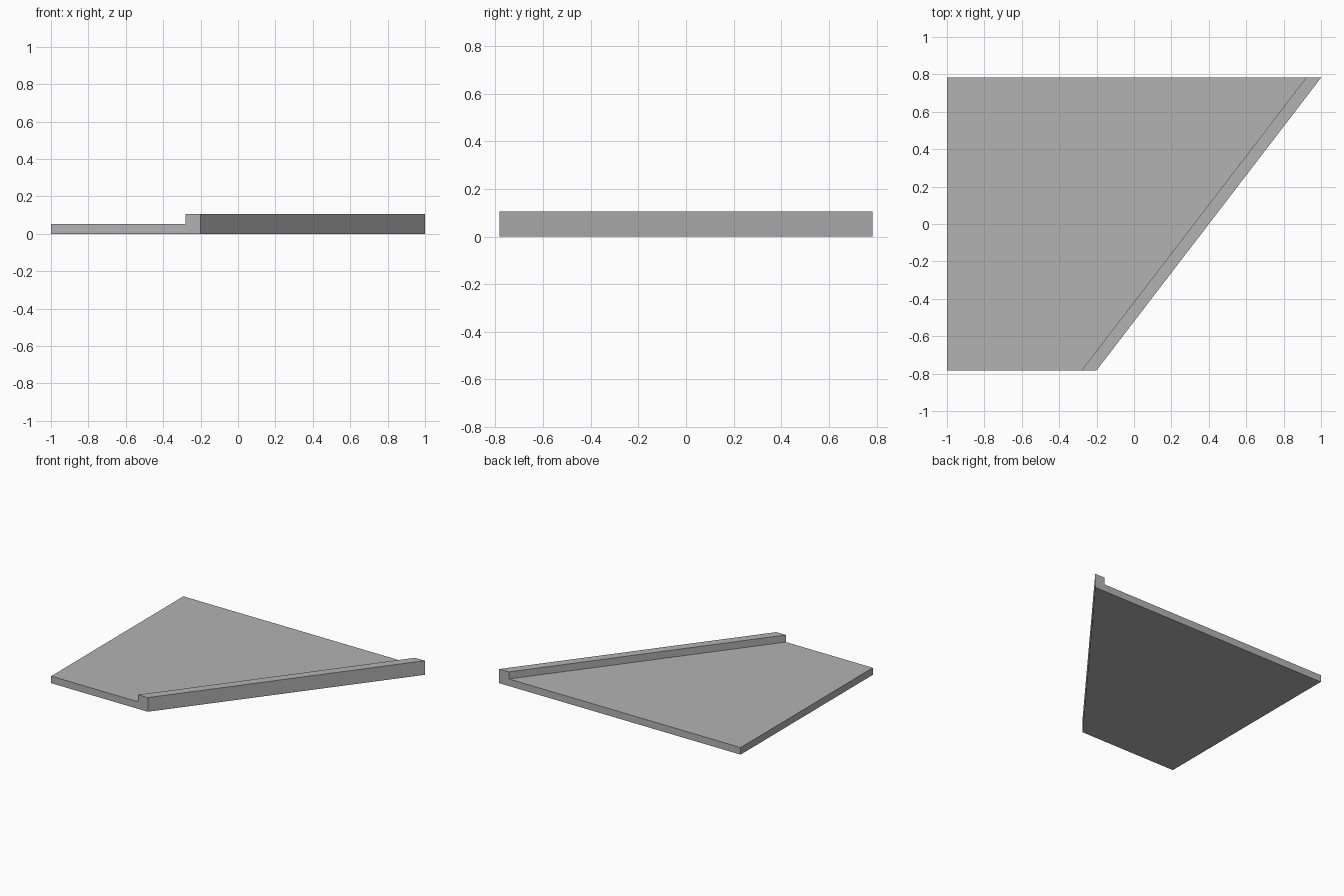
import bpy
import bmesh

cube = bpy.data.objects.get("Cube")
if cube:
    bpy.data.objects.remove(cube, do_unlink=True)

HALF_DEPTH = 0.782
SLAB_TOP, CURB_TOP = 0.053, 0.106
CURB_WIDTH = 0.08


def make_material(name, colour):
    mat = bpy.data.materials.new(name)
    mat.use_nodes = True
    mat.diffuse_color = colour
    mat.node_tree.nodes["Principled BSDF"].inputs["Base Color"].default_value = colour
    return mat


def section(bm, y, edge):
    """Stepped cross-section: thin slab with a raised curb ending at x = edge."""
    inner = edge - CURB_WIDTH
    points = [(-1, 0), (edge, 0), (edge, CURB_TOP), (inner, CURB_TOP),
              (inner, SLAB_TOP), (-1, SLAB_TOP)]
    return [bm.verts.new((x, y, z)) for x, z in points]


# Slab with a slanted curb, lofted between the front and back sections
bm = bmesh.new()
front = section(bm, -HALF_DEPTH, -0.2)
back = section(bm, HALF_DEPTH, 1.0)
bm.faces.new(front)
bm.faces.new(reversed(back))
for i in range(len(front)):
    j = (i + 1) % len(front)
    bm.faces.new((front[i], back[i], back[j], front[j]))
bmesh.ops.recalc_face_normals(bm, faces=bm.faces)

mesh = bpy.data.meshes.new("slab_with_curb")
bm.to_mesh(mesh)
bm.free()
mesh.materials.append(make_material("light grey", (0.45, 0.45, 0.45, 1)))
slab = bpy.data.objects.new("slab_with_curb", mesh)
bpy.context.collection.objects.link(slab)
